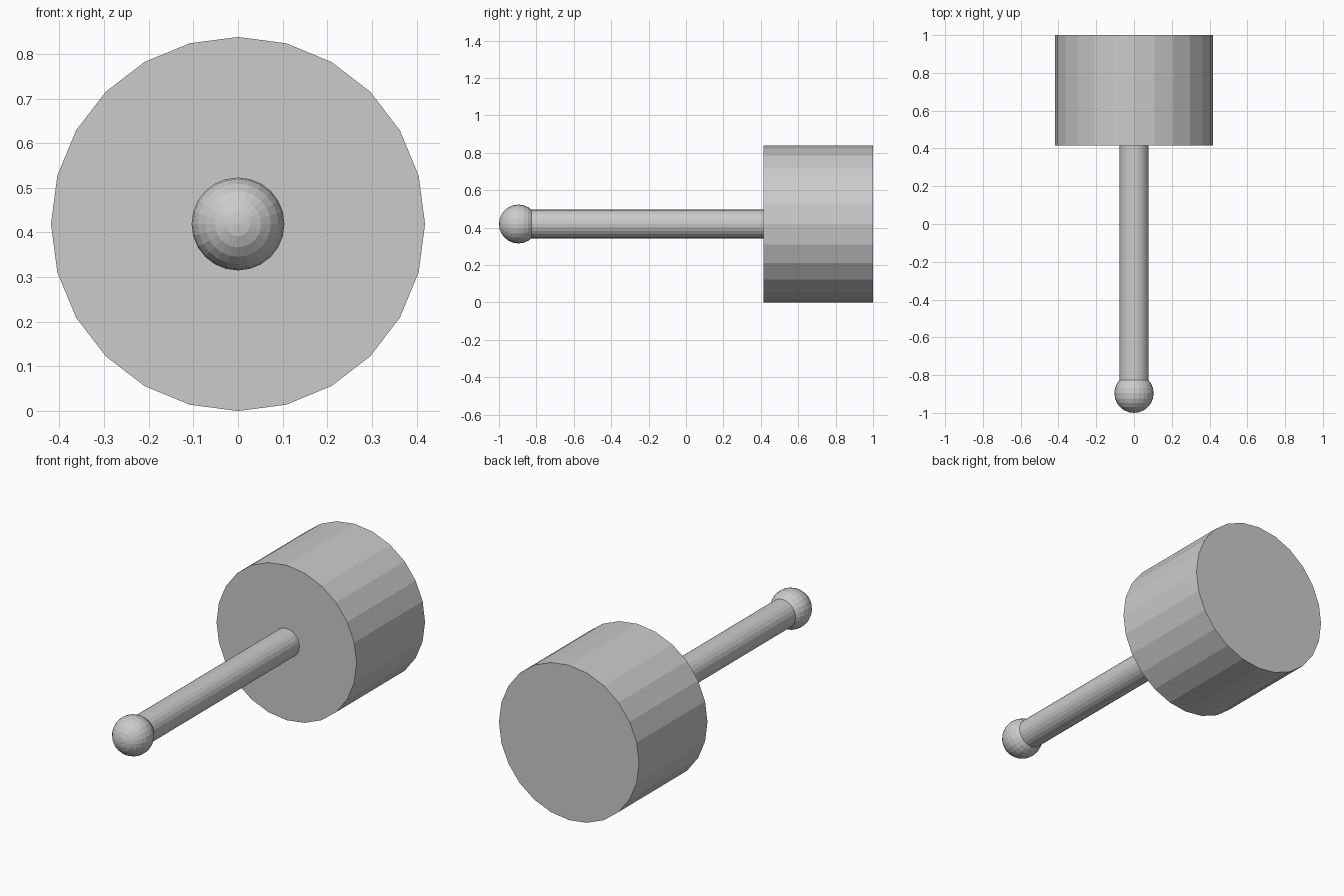
import bpy
from math import pi

if "Cube" in bpy.data.objects:
    bpy.data.objects.remove(bpy.data.objects["Cube"])

AXIS_Z = 0.419   # height of the shared axis
SIDES = 24


def cylinder(name, radius, y0, y1):
    """Faceted cylinder lying along y between y0 and y1."""
    bpy.ops.mesh.primitive_cylinder_add(
        vertices=SIDES, radius=radius, depth=y1 - y0,
        location=(0, (y0 + y1) / 2, AXIS_Z), rotation=(pi / 2, 0, 0))
    bpy.context.object.name = name


# Large drum at the back
cylinder("drum_head", 0.419, 0.415, 1.0)

# Slim shaft, running from the drum into the ball
cylinder("shaft", 0.077, -0.826, 0.415)

# Ball on the front end, poles along the shaft
bpy.ops.mesh.primitive_uv_sphere_add(
    segments=SIDES, ring_count=12, radius=0.104,
    location=(0, -0.896, AXIS_Z), rotation=(pi / 2, 0, 0))
bpy.context.object.name = "end_ball"
